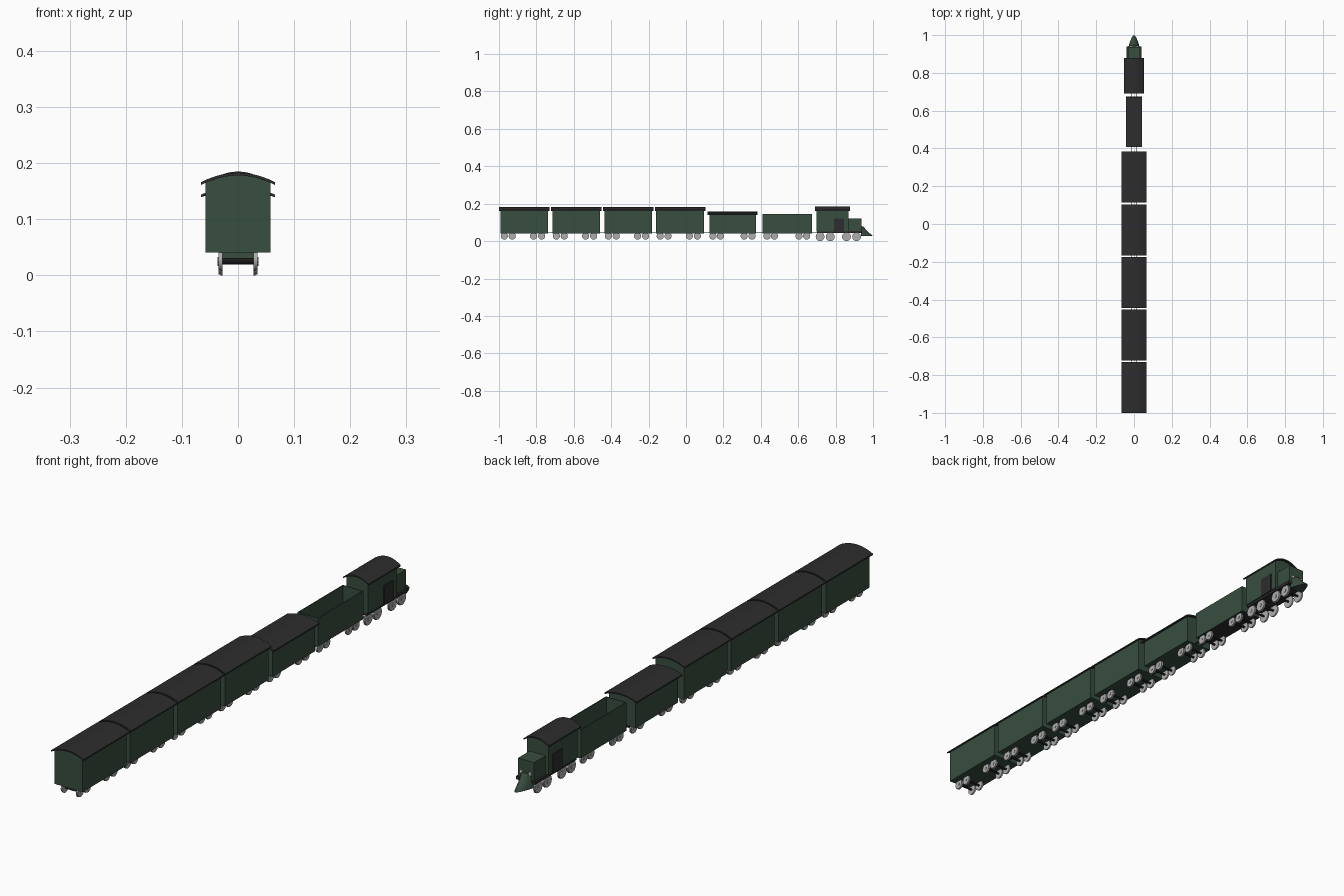
import bpy, bmesh, math

if "Cube" in bpy.data.objects:
    bpy.data.objects.remove(bpy.data.objects["Cube"])


def material(name, rgb):
    m = bpy.data.materials.new(name)
    m.diffuse_color = (*rgb, 1)
    m.use_nodes = True
    m.node_tree.nodes["Principled BSDF"].inputs["Base Color"].default_value = m.diffuse_color
    return m


GREEN = material("dark_green", (0.040, 0.075, 0.050))
BLACK = material("charcoal", (0.026, 0.026, 0.027))
STEEL = material("wheel_grey", (0.42, 0.42, 0.42))
LAMP = material("lamp_white", (0.75, 0.75, 0.72))


def finish(name, bm, mat, smooth=False):
    bmesh.ops.recalc_face_normals(bm, faces=bm.faces)
    me = bpy.data.meshes.new(name)
    bm.to_mesh(me)
    bm.free()
    me.materials.append(mat)
    ob = bpy.data.objects.new(name, me)
    bpy.context.collection.objects.link(ob)
    if smooth:
        bpy.ops.object.select_all(action='DESELECT')
        ob.select_set(True)
        bpy.context.view_layer.objects.active = ob
        bpy.ops.object.shade_smooth_by_angle(angle=math.radians(30))
    return ob


def box(name, x0, x1, y0, y1, z0, z1, mat):
    bm = bmesh.new()
    bmesh.ops.create_cube(bm, size=1)
    for v in bm.verts:
        v.co = ((x0 + x1) / 2 + v.co.x * (x1 - x0),
                (y0 + y1) / 2 + v.co.y * (y1 - y0),
                (z0 + z1) / 2 + v.co.z * (z1 - z0))
    return finish(name, bm, mat)


def extrude_y(name, profile, y0, y1, mat, smooth=False):
    """Closed (x, z) profile swept along the train."""
    bm = bmesh.new()
    f = bm.faces.new([bm.verts.new((x, y0, z)) for x, z in profile])
    r = bmesh.ops.extrude_face_region(bm, geom=[f])
    for v in r["geom"]:
        if isinstance(v, bmesh.types.BMVert):
            v.co.y = y1
    return finish(name, bm, mat, smooth)


def arch(hw, edge, crown, width=None, n=12):
    """Parabolic roof line, cut to the given half width."""
    w = width or hw
    xs = [-w + 2 * w * i / n for i in range(n + 1)]
    return [(x, crown - (crown - edge) * (x / hw) ** 2) for x in xs]


def roofed_body(name, y0, y1, body_w, roof_w, z0, edge, crown, over):
    t = 0.005
    top = arch(roof_w, edge - t, crown - t, body_w)
    extrude_y(name + "_body", [(-body_w, z0)] + top + [(body_w, z0)],
              y0 + over, y1 - over, GREEN)
    roof = arch(roof_w, edge, crown)
    under = [(x, z - t) for x, z in reversed(roof)]
    extrude_y(name + "_roof", roof + under, y0, y1, BLACK, True)


def cylinder_x(bm, x0, x1, y, z, r, n):
    rings = [[bm.verts.new((x, y + r * math.cos(a), z + r * math.sin(a)))
              for a in (2 * math.pi * i / n for i in range(n))] for x in (x0, x1)]
    for i in range(n):
        j = (i + 1) % n
        bm.faces.new((rings[0][i], rings[0][j], rings[1][j], rings[1][i]))
    bm.faces.new(rings[0])
    bm.faces.new(rings[1])


def wheelsets(name, ys, r, z):
    wheels, axles = bmesh.new(), bmesh.new()
    for y in ys:
        for s in (-1, 1):
            cylinder_x(wheels, s * 0.031, s * 0.035, y, z, r * 0.94, 20)   # tread
            cylinder_x(wheels, s * 0.028, s * 0.031, y, z, r, 20)          # flange
            cylinder_x(wheels, s * 0.035, s * 0.0365, y, z, r * 0.3, 10)   # hub
        cylinder_x(axles, -0.029, 0.029, y, z, 0.004, 8)
    finish(name + "_wheels", wheels, STEEL, True)
    finish(name + "_axles", axles, BLACK, True)


# passenger coaches
for i, y0 in enumerate((-1.0, -0.722, -0.444, -0.167)):
    y1 = y0 + 0.27
    roofed_body(f"coach_{i + 1}", y0, y1, 0.058, 0.066, 0.041, 0.166, 0.183, 0.007)
    wheelsets(f"coach_{i + 1}", [y0 + d for d in (0.029, 0.071, 0.185, 0.228)], 0.019, 0.027)

# low covered wagon
roofed_body("covered_wagon", 0.115, 0.383, 0.055, 0.066, 0.041, 0.144, 0.157, 0.01)
wheelsets("covered_wagon", (0.144, 0.184, 0.311, 0.353), 0.019, 0.027)

# open wagon: four walls and a dark floor
W, Y0, Y1, T = 0.042, 0.408, 0.674, 0.003
for s, side in ((-1, "left"), (1, "right")):
    box(f"open_wagon_{side}_wall", *sorted((s * W, s * (W - T))), Y0, Y1, 0.041, 0.146, GREEN)
box("open_wagon_rear_wall", -W + T, W - T, Y0, Y0 + T, 0.041, 0.146, GREEN)
box("open_wagon_front_wall", -W + T, W - T, Y1 - T, Y1, 0.041, 0.146, GREEN)
box("open_wagon_floor", -W + T, W - T, Y0 + T, Y1 - T, 0.042, 0.05, BLACK)
wheelsets("open_wagon", (0.433, 0.473, 0.604, 0.645), 0.019, 0.027)

# twin coupling bars in every gap
for i, y in enumerate((-0.726, -0.448, -0.17, 0.109, 0.396, 0.686)):
    for s in (-1, 1):
        box(f"coupling_{i + 1}_{'left' if s < 0 else 'right'}", s * 0.012 - 0.002,
            s * 0.012 + 0.002, y - 0.025, y + 0.025, 0.043, 0.047, BLACK)

# locomotive
roofed_body("cab", 0.69, 0.878, 0.044, 0.052, 0.052, 0.167, 0.185, 0.009)
box("locomotive_frame", -0.040, 0.040, 0.70, 0.94, 0.043, 0.054, BLACK)
box("engine_hood", -0.033, 0.033, 0.868, 0.937, 0.054, 0.122, GREEN)
for s, side in ((-1, "left"), (1, "right")):
    box(f"cab_{side}_door", *sorted((s * 0.043, s * 0.047)), 0.79, 0.845, 0.05, 0.122, BLACK)
    # headlamps low on the nose
    box(f"headlamp_{side}", s * 0.018 - 0.005, s * 0.018 + 0.005, 0.937, 0.942,
        0.072, 0.082, LAMP)
wheelsets("locomotive", (0.717, 0.771, 0.858, 0.912), 0.0235, 0.0235)

# rounded plough, widening downward to a point
bm = bmesh.new()
N = 12
rows = []
for z, w, tip in ((0.078, 0.02, 0.948), (0.05, 0.026, 0.972), (0.034, 0.029, 0.992), (0.027, 0.03, 1.0)):
    row = []
    for i in range(N + 1):
        u = -1 + 2 * i / N
        row.append(bm.verts.new((u * w, 0.936 + (tip - 0.936) * (1 - abs(u) ** 1.7), z)))
    rows.append(row)
for a, b in zip(rows, rows[1:]):
    for i in range(N):
        bm.faces.new((a[i], a[i + 1], b[i + 1], b[i]))
bm.faces.new(rows[0])
bm.faces.new(rows[-1])
bm.faces.new([r[0] for r in rows] + [r[-1] for r in reversed(rows)])
finish("plough", bm, GREEN, True)
